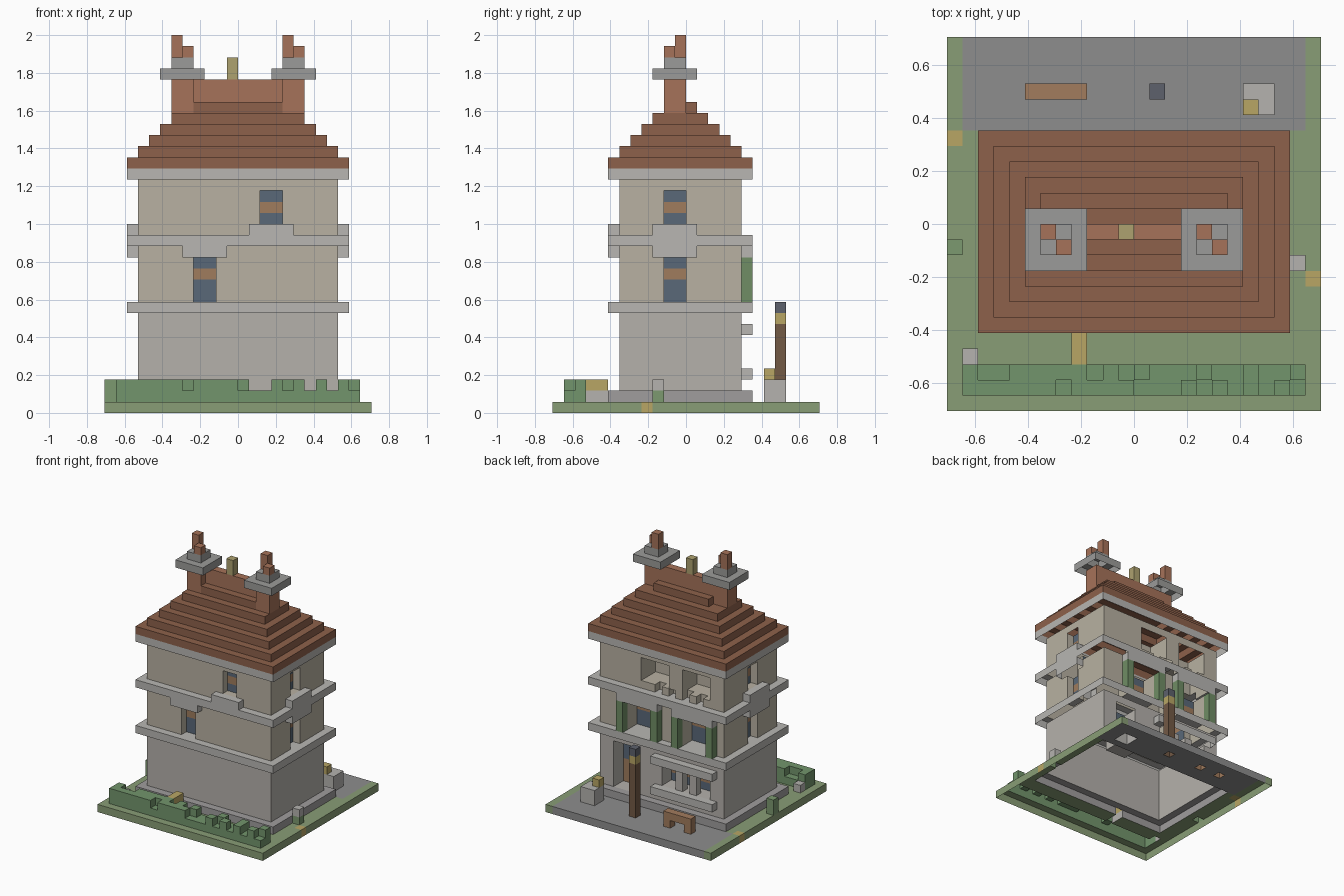
import bpy, bmesh

if "Cube" in bpy.data.objects:
    bpy.data.objects.remove(bpy.data.objects["Cube"])

U = 2 / 34                      # size of one block
cells = {}                      # block position -> part name


def box(part, x, y, z):
    """Fill a block range with a part; part None carves it away."""
    for i in range(*x):
        for j in range(*y):
            for k in range(*z):
                if part:
                    cells[i, j, k] = part
                else:
                    cells.pop((i, j, k), None)


# ground, patio and loose ground tiles
box('lawn', (-12, 12), (-12, 12), (0, 1))
box('patio', (-11, 11), (6, 12), (0, 1))
box('straw_tile', (-12, -11), (5, 6), (0, 1))
box('straw_tile', (11, 12), (-4, -3), (0, 1))

# plinth and walls
box('plinth', (-10, 10), (-7, 6), (1, 2))
box('lower_wall', (-9, 9), (-6, 5), (1, 10))
box('upper_wall', (-9, 9), (-6, 5), (10, 22))

# bands and cornice
for z in (9, 15, 21):
    box('stone_band', (-10, 10), (-7, 6), (z, z + 1))

# stepped hip roof
for i in range(5):
    box('roof', (-10 + i, 10 - i), (-7 + i, 6 - i), (22 + i, 23 + i))
box('roof', (-4, 4), (-2, 1), (27, 28))
box('ridge', (-4, 4), (-1, 0), (28, 30))
box('finial', (-1, 0), (-1, 0), (30, 32))

# chimneys, each with two caps and two pots
for x in (-6, 4):
    box('chimney', (x, x + 2), (-2, 0), (27, 30))
    box('chimney_cap', (x - 1, x + 3), (-3, 1), (30, 31))
    box('chimney_cap', (x, x + 2), (-2, 0), (31, 32))
    box('chimney', (x, x + 1), (-1, 0), (32, 34))
    box('chimney', (x + 1, x + 2), (-2, -1), (32, 33))


def glaze(x, y, z, bar):
    """Glass panel with one horizontal bar."""
    box('glass', x, y, z)
    box('window_bar', x, y, (bar, bar + 1))


# front windows with lintel and sill
for x, z0, z1, bar, trim in ((-4, 10, 14, 12, 14), (2, 17, 20, 18, 16)):
    box(None, (x, x + 2), (-6, -5), (z0, z1))
    glaze((x, x + 2), (-5, -4), (z0, z1), bar)
    box('stone_band', (x - 1, x + 3), (-7, -6), (trim, trim + 1))

# side windows, same on both sides
for wall, glass, trim in ((8, 7, 9), (-9, -8, -10)):
    for z0, z1, bar in ((10, 14, 12), (17, 20, 18)):
        box(None, (wall, wall + 1), (-2, 0), (z0, z1))
        glaze((glass, glass + 1), (-2, 0), (z0, z1), bar)
    box('stone_band', (trim, trim + 1), (-3, 1), (14, 17))

# back middle windows with shutters
for x in (1, -7):
    box(None, (x, x + 4), (3, 5), (10, 14))
    glaze((x, x + 4), (2, 3), (10, 14), 12)
    box('stone_band', (x - 1, x + 5), (5, 6), (14, 15))
    for s in (x - 1, x + 4):
        box('shutter', (s, s + 1), (5, 6), (10, 14))

# back top loggias with notched sill
for x in (-1, -7):
    box(None, (x, x + 4), (2, 5), (17, 20))
for x in (0, -2, -4, -6):
    box(None, (x, x + 1), (4, 5), (16, 17))

# back ground floor: display window, ledges and door
box(None, (-7, 0), (3, 5), (4, 7))
glaze((-7, 0), (2, 3), (4, 7), 5)
for x in (-5, -3):
    box('lower_wall', (x, x + 1), (4, 5), (4, 7))
for z in (3, 7):
    box('stone_band', (-8, 1), (5, 6), (z, z + 1))
box(None, (4, 7), (3, 5), (2, 8))
box('glass', (4, 7), (2, 3), (2, 8))
box('window_bar', (4, 7), (2, 3), (2, 5))

# front hedge with uneven top
box('hedge', (-11, 11), (-11, -9), (1, 2))
for a, b in ((-11, -5), (-4, 0), (3, 4), (5, 6), (7, 8), (9, 10)):
    box('hedge', (a, b), (-11, -10), (2, 3))
for a, b in ((-11, -10), (-8, -3), (-2, -1), (0, 1), (4, 5), (7, 8), (10, 11)):
    box('hedge', (a, b), (-10, -9), (2, 3))

# small garden pieces
box('stone_block', (-11, -10), (-9, -8), (1, 2))
box('stone_block', (-4, -3), (-9, -7), (1, 2))
box('straw_tile', (-4, -3), (-9, -7), (2, 3))
box('shrub', (-12, -11), (-2, -1), (1, 3))
box('shrub', (10, 11), (-3, -2), (1, 2))
box('stone_block', (10, 11), (-3, -2), (2, 3))

# patio furniture: lamp post, crate, bench
box('lamp_post', (1, 2), (8, 9), (1, 8))
box('lamp_light', (1, 2), (8, 9), (8, 9))
box('lamp_cap', (1, 2), (8, 9), (9, 10))
box('stone_block', (7, 9), (7, 9), (1, 3))
box('straw_tile', (7, 8), (7, 8), (3, 4))
box('bench', (-7, -3), (8, 9), (2, 3))
for x in (-7, -4):
    box('bench', (x, x + 1), (8, 9), (1, 2))

COLORS = {
    'lawn': (.25, .34, .18), 'patio': (.27, .27, .27), 'straw_tile': (.48, .38, .13),
    'plinth': (.35, .34, .34), 'lower_wall': (.46, .44, .41), 'upper_wall': (.48, .44, .36),
    'stone_band': (.48, .47, .45), 'roof': (.27, .12, .07), 'ridge': (.38, .17, .10),
    'finial': (.42, .36, .16), 'chimney': (.38, .17, .10), 'chimney_cap': (.33, .33, .32),
    'glass': (.10, .14, .19), 'window_bar': (.35, .20, .11), 'shutter': (.16, .27, .13),
    'hedge': (.17, .30, .15), 'stone_block': (.46, .45, .43), 'shrub': (.20, .32, .16),
    'lamp_post': (.17, .10, .06), 'lamp_light': (.48, .38, .13), 'lamp_cap': (.11, .12, .15),
    'bench': (.36, .20, .11),
}

# exposed sides and tops only; the undersides are open
SIDES = {
    (1, 0, 0): ((1, 0, 0), (1, 1, 0), (1, 1, 1), (1, 0, 1)),
    (-1, 0, 0): ((0, 1, 0), (0, 0, 0), (0, 0, 1), (0, 1, 1)),
    (0, 1, 0): ((1, 1, 0), (0, 1, 0), (0, 1, 1), (1, 1, 1)),
    (0, -1, 0): ((0, 0, 0), (1, 0, 0), (1, 0, 1), (0, 0, 1)),
    (0, 0, 1): ((0, 0, 1), (1, 0, 1), (1, 1, 1), (0, 1, 1)),
}
for part, color in COLORS.items():
    bm = bmesh.new()
    for (i, j, k), name in cells.items():
        if name != part:
            continue
        for (a, b, c), quad in SIDES.items():
            if (i + a, j + b, k + c) not in cells:
                bm.faces.new([bm.verts.new(((i + p) * U, (j + q) * U, (k + r) * U))
                              for p, q, r in quad])
    bmesh.ops.remove_doubles(bm, verts=bm.verts, dist=1e-4)
    mesh = bpy.data.meshes.new(part)
    bm.to_mesh(mesh)
    bm.free()
    mat = bpy.data.materials.new(part)
    mat.diffuse_color = (*color, 1)
    mat.use_nodes = True
    mat.node_tree.nodes["Principled BSDF"].inputs["Base Color"].default_value = mat.diffuse_color
    mesh.materials.append(mat)
    bpy.context.collection.objects.link(bpy.data.objects.new(part, mesh))
